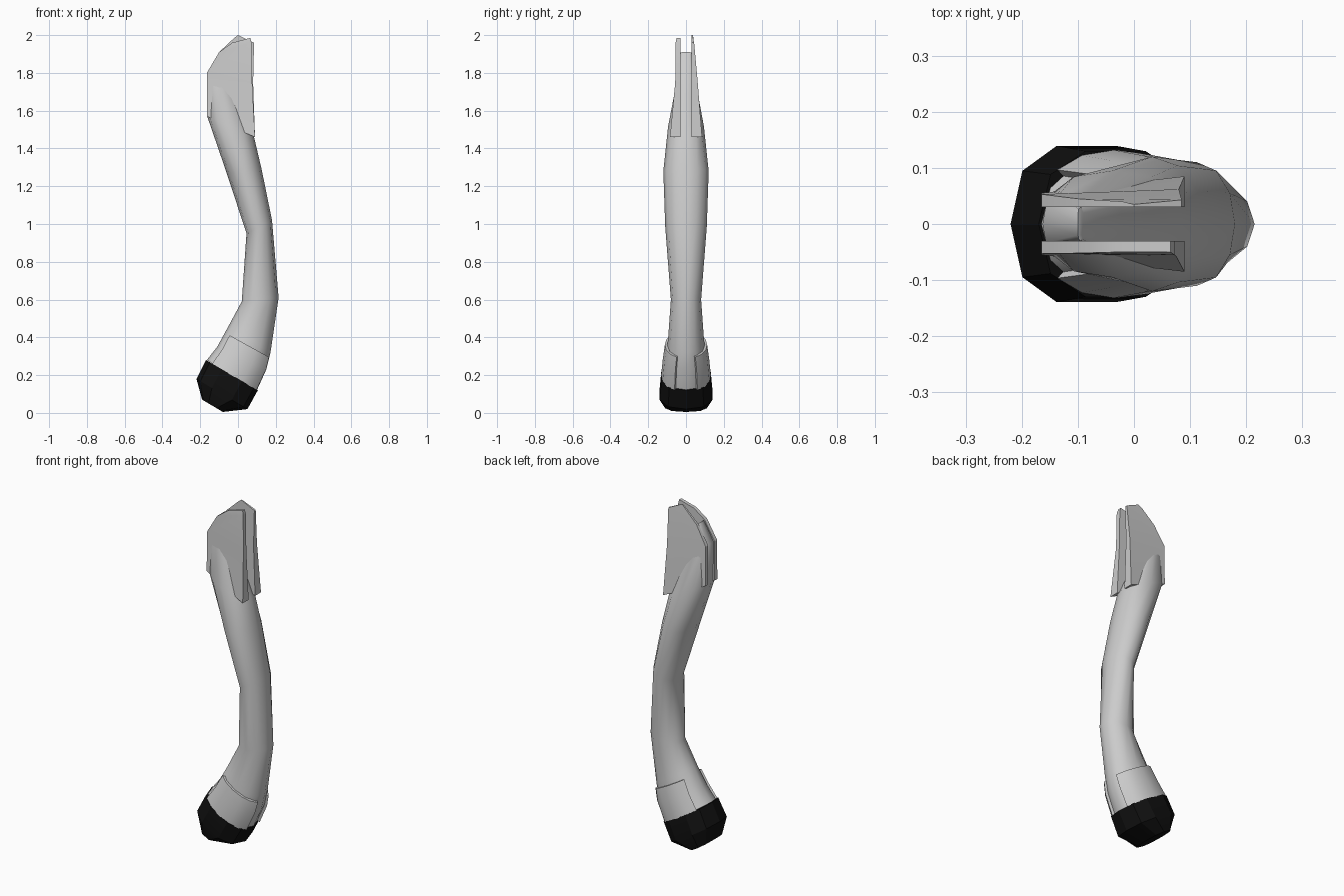
import bpy, bmesh, math

if "Cube" in bpy.data.objects:
    bpy.data.objects.remove(bpy.data.objects["Cube"])


def finish(name, bm, angle=40, mat=None):
    bmesh.ops.recalc_face_normals(bm, faces=bm.faces)
    me = bpy.data.meshes.new(name)
    bm.to_mesh(me)
    bm.free()
    ob = bpy.data.objects.new(name, me)
    bpy.context.collection.objects.link(ob)
    if mat:
        me.materials.append(mat)
    bpy.ops.object.select_all(action='DESELECT')
    ob.select_set(True)
    bpy.context.view_layer.objects.active = ob
    bpy.ops.object.shade_smooth_by_angle(angle=math.radians(angle))
    return ob


def ring(s, angles, grow=0.0):
    # section: left x/z, right x/z, half depth, squareness (1 = ellipse, lower = boxier)
    xl, zl, xr, zr, hy, p = s
    cx, cz, dx, dz = (xl + xr) / 2, (zl + zr) / 2, (xr - xl) / 2, (zr - zl) / 2
    k = 1 + grow / max(math.hypot(dx, dz), 0.01)
    pts = []
    for a in angles:
        c, sn = math.cos(a), math.sin(a)
        u = math.copysign(abs(c) ** p, c) * k
        v = math.copysign(abs(sn) ** p, sn) * (hy + grow)
        pts.append((cx + dx * u, v, cz + dz * u))
    return pts


def skin(bm, rings, closed):
    rows = [[bm.verts.new(p) for p in r] for r in rings]
    n = len(rows[0])
    for a, b in zip(rows, rows[1:]):
        for i in range(n if closed else n - 1):
            j = (i + 1) % n
            bm.faces.new((a[i], a[j], b[j], b[i]))
    return rows


def loft(name, sections, sides, angle=40, mat=None):
    bm = bmesh.new()
    angles = [2 * math.pi * i / sides for i in range(sides)]
    rows = skin(bm, [ring(s, angles) for s in sections], True)
    bm.faces.new(rows[0])
    bm.faces.new(rows[-1])
    return finish(name, bm, angle, mat)


# Curved limb, narrowing to a sloped channel floor at the top
limb = [
    (-0.165, 0.28, 0.10, 0.12, 0.12, 0.9),
    (-0.11, 0.35, 0.15, 0.23, 0.11, 0.9),
    (-0.05, 0.46, 0.172, 0.32, 0.095, 0.95),
    (0.02, 0.59, 0.215, 0.61, 0.08, 1),
    (0.045, 0.95, 0.18, 1.02, 0.11, 1),
    (-0.06, 1.27, 0.125, 1.29, 0.12, 1),
    (-0.163, 1.57, 0.085, 1.46, 0.095, 0.85),
    (-0.163, 1.80, -0.02, 1.70, 0.05, 0.6),
    (-0.10, 1.91, -0.09, 1.90, 0.03, 0.6),
]
loft("limb", limb, 12, 50)

# Two side flaps flanking the channel
flaps = {
    "front_flap": (-1, [(-0.165, 1.57, 0.055, 0.09, 1.46, 0.085),
                        (-0.165, 1.80, 0.053, 0.075, 1.75, 0.057),
                        (-0.10, 1.91, 0.052, 0.072, 1.96, 0.055),
                        (-0.03, 1.96, 0.05, 0.065, 1.985, 0.05)]),
    "back_flap": (1, [(-0.165, 1.57, 0.055, 0.09, 1.46, 0.085),
                      (-0.165, 1.80, 0.053, 0.08, 1.75, 0.062),
                      (-0.10, 1.91, 0.045, 0.085, 1.96, 0.043),
                      (-0.02, 1.985, 0.04, 0.0, 2.0, 0.035)]),
}
for name, (side, rows) in flaps.items():
    bm = bmesh.new()
    rings = [[(xl, side * yl, zl), (xr, side * yr, zr),
              (xr, side * 0.03, zr), (xl, side * 0.03, zl)]
             for xl, zl, yl, xr, zr, yr in rows]
    sk = skin(bm, rings, True)
    bm.faces.new(sk[0])
    bm.faces.new(sk[-1])
    finish(name, bm, 30)

# Cuff panels wrapped over the lower limb on each side
cuff = [(-0.165, 0.275, 0.10, 0.12, 0.12, 0.9),
        (-0.11, 0.35, 0.15, 0.23, 0.11, 0.9),
        (-0.07, 0.425, 0.165, 0.295, 0.10, 0.95)]
for name, side in (("front_cuff", -1), ("back_cuff", 1)):
    bm = bmesh.new()
    angles = [side * math.radians(25 + 22 * i) for i in range(6)]
    rings = [ring(s, angles, 0.012) + ring(s, angles[::-1], -0.01) for s in cuff]
    sk = skin(bm, rings, True)
    bm.faces.new(sk[0])
    bm.faces.new(sk[-1])
    finish(name, bm, 40)

# Black foot
black = bpy.data.materials.new("black")
black.diffuse_color = (0.005, 0.005, 0.005, 1)
black.use_nodes = True
black.node_tree.nodes["Principled BSDF"].inputs["Base Color"].default_value = black.diffuse_color
foot = [
    (-0.17, 0.28, 0.105, 0.12, 0.135, 0.8),
    (-0.22, 0.18, 0.05, 0.02, 0.145, 0.8),
    (-0.19, 0.07, -0.08, 0.005, 0.115, 0.8),
]
loft("foot", foot, 10, 25, black)
